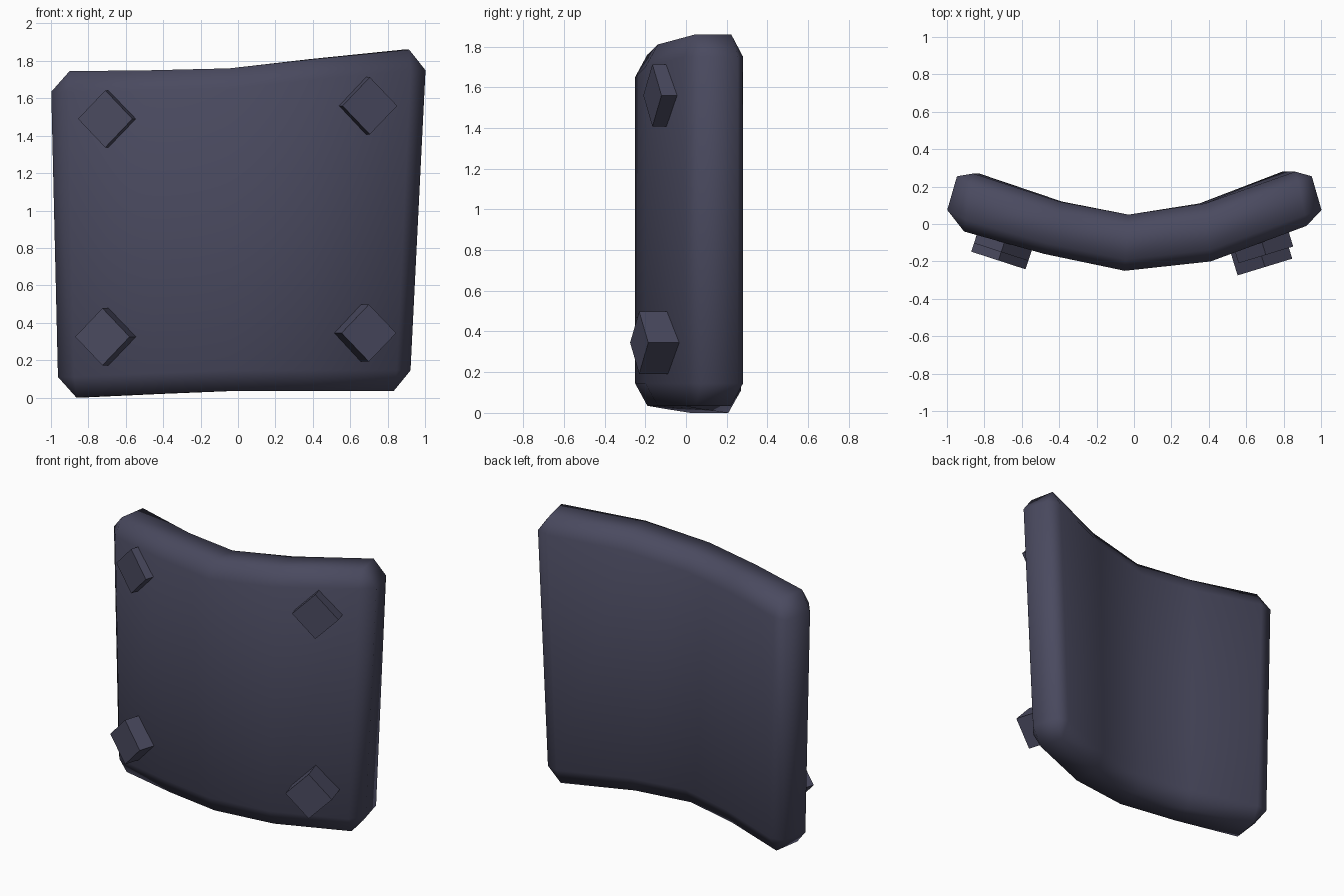
import bpy, bmesh, math
from mathutils import Vector, Matrix

if "Cube" in bpy.data.objects:
    bpy.data.objects.remove(bpy.data.objects["Cube"])

mat = bpy.data.materials.new("dark slate")
mat.diffuse_color = (0.068, 0.068, 0.115, 1)
mat.use_nodes = True
mat.node_tree.nodes["Principled BSDF"].inputs["Base Color"].default_value = mat.diffuse_color


def add_object(name, bm, smooth):
    bmesh.ops.recalc_face_normals(bm, faces=bm.faces[:])
    mesh = bpy.data.meshes.new(name)
    for f in bm.faces:
        f.smooth = smooth
    bm.to_mesh(mesh)
    bm.free()
    mesh.materials.append(mat)
    obj = bpy.data.objects.new(name, mesh)
    bpy.context.collection.objects.link(obj)
    return obj


# Curved plate: one row per column -> front x, y, back x, y, bottom z, top z
columns = [(-0.91, -0.04, -0.86, 0.27, 0.00, 1.745),
           (-0.48, -0.16, -0.40, 0.12, 0.02, 1.75),
           (-0.05, -0.25, -0.03, 0.05, 0.035, 1.76),
           (0.41, -0.20, 0.38, 0.11, 0.035, 1.81),
           (0.92, -0.01, 0.86, 0.28, 0.035, 1.86)]
INSET = 0.11

bm = bmesh.new()


def vert(x, y, z):
    # the plate narrows towards the bottom
    taper = (0.04 if x < 0 else 0.085) * (1 - z / 1.7)
    return bm.verts.new((x * (1 - taper), y, z))


def ring(fx, fy, bx, by, lo, hi):
    at = lambda t, z: vert(fx + (bx - fx) * t, fy + (by - fy) * t, z)
    return [at(0, lo + INSET), at(0, hi - INSET), at(0.2, hi), at(0.8, hi),
            at(1, hi - INSET), at(1, lo + INSET), at(0.8, lo), at(0.2, lo)]


rings = [ring(*c) for c in columns]
for a, b in zip(rings, rings[1:]):
    for k in range(8):
        n = (k + 1) % 8
        bm.faces.new((a[k], a[n], b[n], b[k]))

# Chamfered side ends
for r, c, s in ((rings[0], columns[0], -1), (rings[-1], columns[-1], 1)):
    lo, hi = c[4] + INSET, c[5] - INSET
    fl, fh = vert(s, 0.075, lo), vert(s, 0.075, hi)
    bh, bl = vert(s * 0.948, 0.255, hi), vert(s * 0.948, 0.255, lo)
    S = [fl, fh, bh, bl]
    bm.faces.new(S)
    for k in range(4):
        n = (k + 1) % 4
        bm.faces.new((r[2 * k], r[2 * k + 1], S[n], S[k]))
        bm.faces.new((r[2 * k + 1], r[(2 * k + 2) % 8], S[n]))
add_object("curved_plate", bm, True)

# Diamond studs, tilted to follow the plate: name, front face centre, yaw
studs = [("stud_upper_left", (-0.71, -0.15, 1.49), -18),
         ("stud_upper_right", (0.705, -0.165, 1.56), 17),
         ("stud_lower_left", (-0.725, -0.195, 0.325), -18),
         ("stud_lower_right", (0.70, -0.23, 0.345), 17)]
for name, pos, yaw in studs:
    bm = bmesh.new()
    m = (Matrix.Translation(pos) @ Matrix.Rotation(math.radians(yaw), 4, 'Z')
         @ Matrix.Translation((0, 0.08, 0))
         @ Matrix.Rotation(math.radians(45), 4, 'Y')
         @ Matrix.Diagonal((0.216, 0.16, 0.216, 1)))
    bmesh.ops.create_cube(bm, size=1, matrix=m)
    add_object(name, bm, False)
